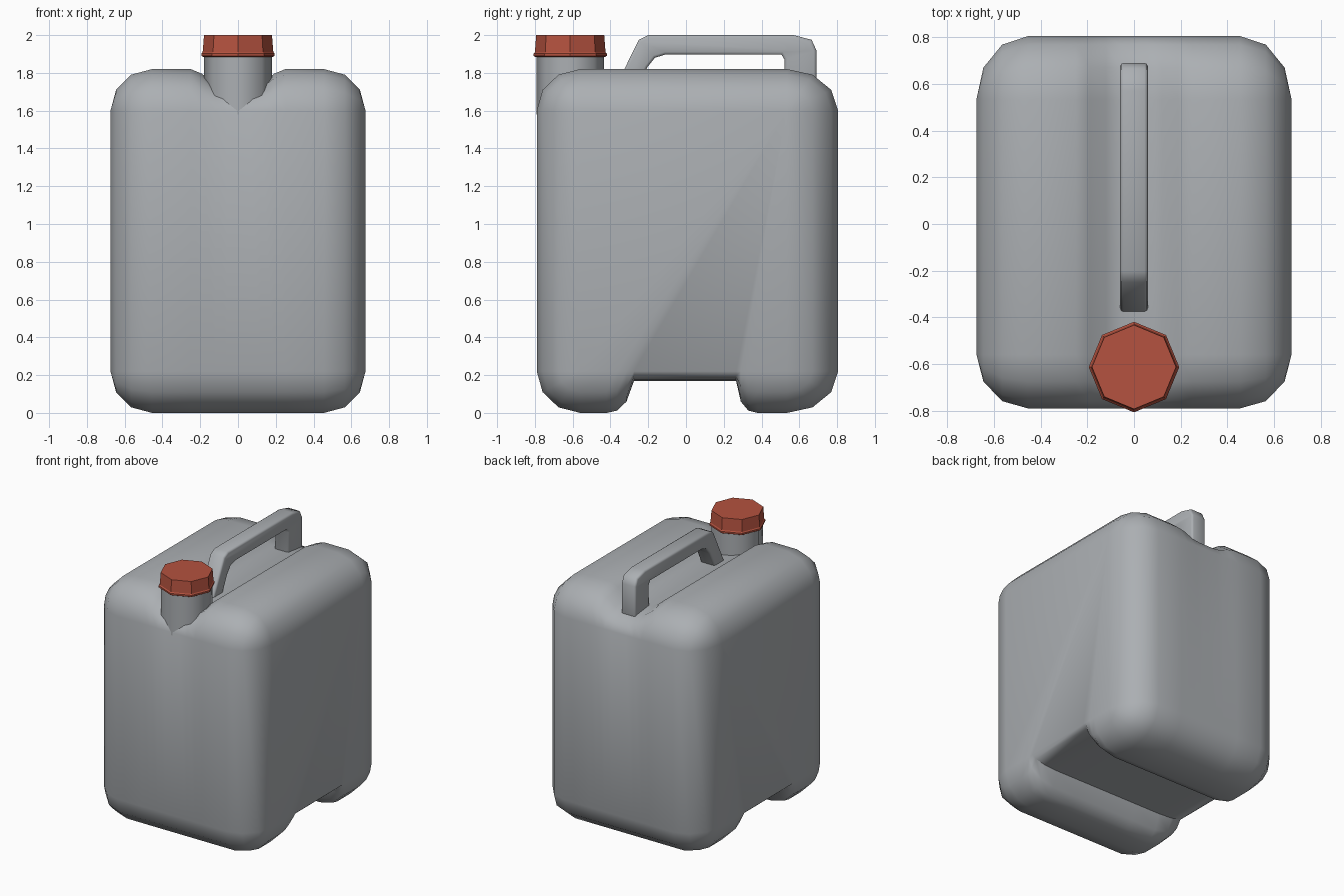
import bpy, bmesh, math

if "Cube" in bpy.data.objects:
    bpy.data.objects.remove(bpy.data.objects["Cube"])

def material(name, rgb):
    m = bpy.data.materials.new(name)
    m.diffuse_color = (*rgb, 1)
    m.use_nodes = True
    m.node_tree.nodes["Principled BSDF"].inputs["Base Color"].default_value = m.diffuse_color
    return m

GREY = material("grey plastic", (0.41, 0.43, 0.45))
RED = material("red plastic", (0.46, 0.085, 0.05))

def loft(name, rings, mat, angle, bevel=0):
    """Skin a list of matching rings, cap both ends and shade it."""
    bm = bmesh.new()
    vs = [[bm.verts.new(p) for p in r] for r in rings]
    n = len(rings[0])
    for a, b in zip(vs, vs[1:]):
        for i in range(n):
            j = (i + 1) % n
            bm.faces.new((a[i], a[j], b[j], b[i]))
    bm.faces.new(vs[0])
    bm.faces.new(vs[-1])
    bmesh.ops.remove_doubles(bm, verts=bm.verts, dist=0.0005)
    bmesh.ops.recalc_face_normals(bm, faces=bm.faces)
    if bevel:
        edges = [e for e in bm.edges if e.calc_face_angle(0) > math.radians(70)]
        bmesh.ops.bevel(bm, geom=edges, offset=bevel, segments=2,
                        profile=0.5, affect='EDGES')
    me = bpy.data.meshes.new(name)
    bm.to_mesh(me)
    bm.free()
    ob = bpy.data.objects.new(name, me)
    bpy.context.collection.objects.link(ob)
    me.materials.append(mat)
    bpy.ops.object.select_all(action='DESELECT')
    ob.select_set(True)
    bpy.context.view_layer.objects.active = ob
    bpy.ops.object.shade_smooth_by_angle(angle=math.radians(angle))
    return ob

# Body: side profile with foot notch, lofted across x; c shrinks the corner radii
NOTCH = [(-0.42, 0), (-0.365, 0.012), (-0.315, 0.06), (-0.275, 0.17),
         (0.265, 0.17), (0.29, 0.06), (0.33, 0.012), (0.38, 0)]
Y0, Y1, Z0, Z1 = -0.56, 0.535, 0.22, 1.6

def body_ring(x, c, dip):
    pts = []
    def corner(y, z, ry, start):
        for k in range(4):
            a = math.radians(start + 30 * k)
            pts.append((y + ry * c * math.cos(a), z + 0.22 * c * math.sin(a)))
    corner(Y0, Z0, 0.23, 180)
    pts.extend((y, Z0 - (Z0 - z) * c) for y, z in NOTCH)
    corner(Y1, Z0, 0.27, 270)
    corner(Y1, Z1, 0.27, 0)
    corner(Y0, Z1, 0.23, 90)
    # the handle groove sinks only the rounded top
    return [(x, y, z - dip * max(0, z - Z1) / 0.22) for y, z in pts]

half = [(0.06, 1, 0.1), (0.12, 1, 0.085), (0.19, 1, 0.025), (0.25, 1, 0)]
for k in range(4):
    a = math.radians(30 * k)
    half.append((0.455 + 0.22 * math.sin(a), math.cos(a), 0))
slices = [(-x, c, d) for x, c, d in reversed(half)] + half
loft("body", [body_ring(*s) for s in slices], GREY, 60)

# Handle: bent bar outline extruded across x, edges rounded
outline = [(-0.405, 1.66), (-0.25, 1.975), (-0.2, 2.0), (0.57, 2.0),
           (0.665, 1.975), (0.69, 1.92), (0.69, 1.66), (0.515, 1.66),
           (0.522, 1.87), (0.505, 1.897), (-0.11, 1.897),
           (-0.165, 1.88), (-0.205, 1.83), (-0.285, 1.66)]
loft("handle", [[(x, y, z) for y, z in outline] for x in (-0.059, 0.059)],
     GREY, 50, bevel=0.014)

# Eight-sided neck and cap
def octagon(r, z):
    return [(r * math.cos(k * math.pi / 4), -0.613 + r * math.sin(k * math.pi / 4), z)
            for k in range(8)]

loft("neck", [octagon(0.179, 1.58), octagon(0.179, 1.9)], GREY, 60)
loft("cap", [octagon(r, z) for r, z in
             [(0.185, 1.885), (0.194, 1.89), (0.194, 1.902), (0.187, 1.91), (0.18, 2.0)]],
     RED, 30)
